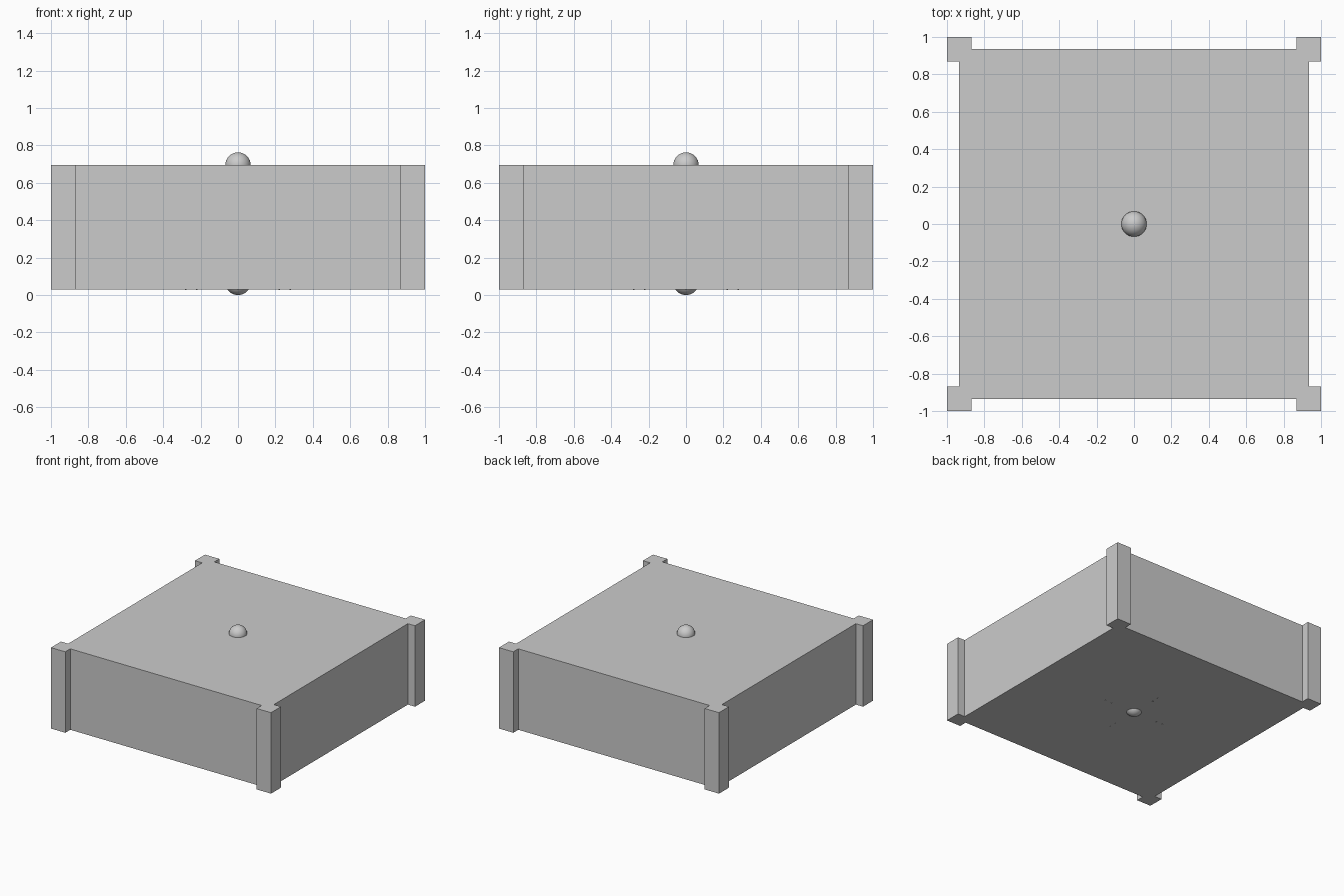
import bpy

cube = bpy.data.objects.get("Cube")
if cube:
    bpy.data.objects.remove(cube, do_unlink=True)

BOTTOM, TOP = 0.03, 0.695
MIDDLE, HEIGHT = (BOTTOM + TOP) / 2, TOP - BOTTOM

grey = bpy.data.materials.new("plain_grey")
grey.use_nodes = True
colour = (0.6, 0.6, 0.6, 1)
grey.diffuse_color = colour
grey.node_tree.nodes["Principled BSDF"].inputs["Base Color"].default_value = colour


def finish(name):
    obj = bpy.context.object
    obj.name = name
    obj.data.materials.append(grey)
    return obj


def box(name, size, location):
    bpy.ops.mesh.primitive_cube_add(size=1, location=location)
    obj = finish(name)
    obj.scale = size
    bpy.ops.object.transform_apply(location=False, rotation=False, scale=True)
    return obj


def ball(name, z):
    bpy.ops.mesh.primitive_uv_sphere_add(segments=32, ring_count=16,
                                         radius=0.068, location=(0, 0, z))
    bpy.ops.object.shade_smooth()
    return finish(name)


# Main body
box("body", (1.87, 1.87, HEIGHT), (0, 0, MIDDLE))

# Square posts around the four corners
for side, x in (("left", 0.935), ("right", -0.935)):
    for end, y in (("front", -0.935), ("back", 0.935)):
        box(f"{end}_{side}_post", (0.13, 0.13, HEIGHT), (x, y, MIDDLE))

# Round knobs in the middle of the top and the underside
ball("top_knob", TOP)
ball("bottom_knob", 0.068)

# Tiny studs just breaking through the underside
for radius in (0.22, 0.28):
    for sign in (-1, 1):
        box("underside_stud", (0.008, 0.008, 0.01), (sign * radius, 0, BOTTOM + 0.002))
        box("underside_stud", (0.008, 0.008, 0.01), (0, sign * radius, BOTTOM + 0.002))
